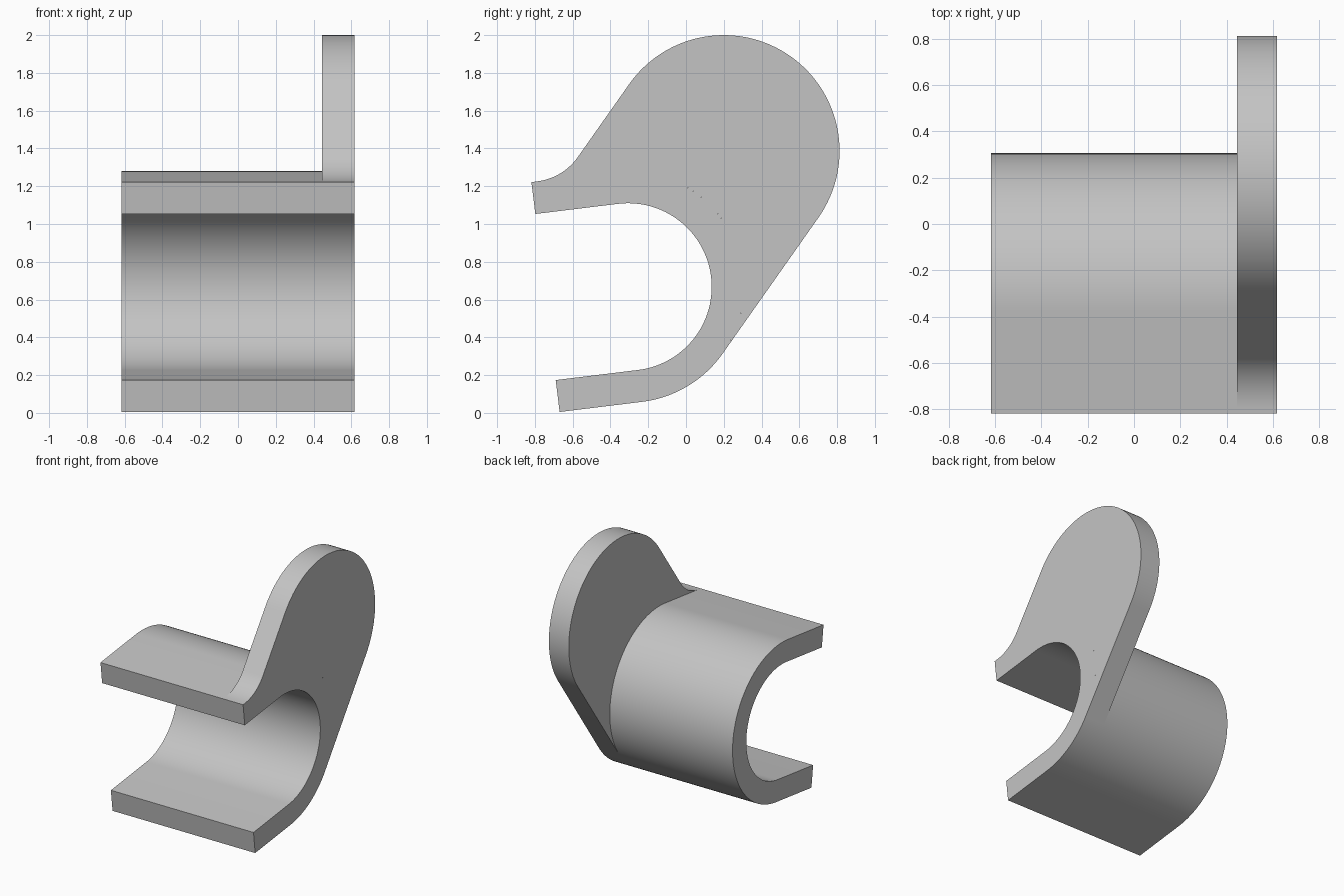
import bpy, bmesh
from math import radians, sin, cos, tan, atan2
from mathutils import Vector

cube = bpy.data.objects.get("Cube")
if cube:
    bpy.data.objects.remove(cube, do_unlink=True)

metal = bpy.data.materials.new("light_grey")
metal.use_nodes = True
metal.diffuse_color = (0.55, 0.55, 0.55, 1)
metal.node_tree.nodes["Principled BSDF"].inputs["Base Color"].default_value = (0.55, 0.55, 0.55, 1)

# Main dimensions, profiles lie in the (y, z) plane
HALF = 0.617            # half length along x
PLATE_X = 0.445         # inner face of the lug plate
INNER, OUTER = 0.443, 0.613
ARM = 0.44              # straight arm length
TILT = radians(7)
BORE = Vector((-0.307, 0.667))
EYE = Vector((0.2, 1.387))
FILLET = 0.31


def polar(angle, r=1.0):
    return Vector((cos(angle), sin(angle))) * r


def arc(centre, r, a, b, steps=48):
    return [centre + polar(a + (b - a) * i / steps, r) for i in range(steps + 1)]


def extrude(name, outline, x0, x1):
    """Extrude a closed (y, z) outline from x0 to x1."""
    bm = bmesh.new()
    face = bm.faces.new([bm.verts.new((x0, p.x, p.y)) for p in outline])
    ext = bmesh.ops.extrude_face_region(bm, geom=[face])
    moved = [v for v in ext["geom"] if isinstance(v, bmesh.types.BMVert)]
    bmesh.ops.translate(bm, vec=(x1 - x0, 0, 0), verts=moved)
    bmesh.ops.recalc_face_normals(bm, faces=bm.faces)
    mesh = bpy.data.meshes.new(name)
    bm.to_mesh(mesh)
    bm.free()
    mesh.materials.append(metal)
    obj = bpy.data.objects.new(name, mesh)
    bpy.context.collection.objects.link(obj)
    bpy.ops.object.select_all(action="DESELECT")
    obj.select_set(True)
    bpy.context.view_layer.objects.active = obj
    bpy.ops.object.shade_smooth_by_angle(angle=radians(30))
    return obj


# U-shaped channel with two parallel arms, open toward the front
up, down = TILT + radians(90), TILT - radians(90)
back = polar(TILT, -ARM)
channel = [BORE + back + polar(down, OUTER)]
channel += arc(BORE, OUTER, down, up, 64)
channel += [BORE + back + polar(up, OUTER), BORE + back + polar(up, INNER)]
channel += arc(BORE, INNER, up, down, 64)
channel += [BORE + back + polar(down, INNER)]
extrude("channel", channel, -HALF, HALF)

# Rounded lug plate: tangent to the channel below, filleted into the upper arm
axis = EYE - BORE
lean = atan2(axis.y, axis.x)
left, right = lean + radians(90), lean - radians(90)
n_arm, n_left, d_arm = polar(up), polar(left), polar(TILT)
arm_top = BORE + n_arm * OUTER
corner = arm_top + d_arm * ((EYE + n_left * OUTER - arm_top).dot(n_left) / d_arm.dot(n_left))
start = corner - d_arm * FILLET * tan((left - up) / 2)
lug = arc(start + n_arm * FILLET, FILLET, up + radians(180), left + radians(180), 20)
lug += arc(EYE, OUTER, left, right, 64)
lug += arc(BORE, OUTER, right, up, 48)
extrude("lug_plate", lug, PLATE_X, HALF)
